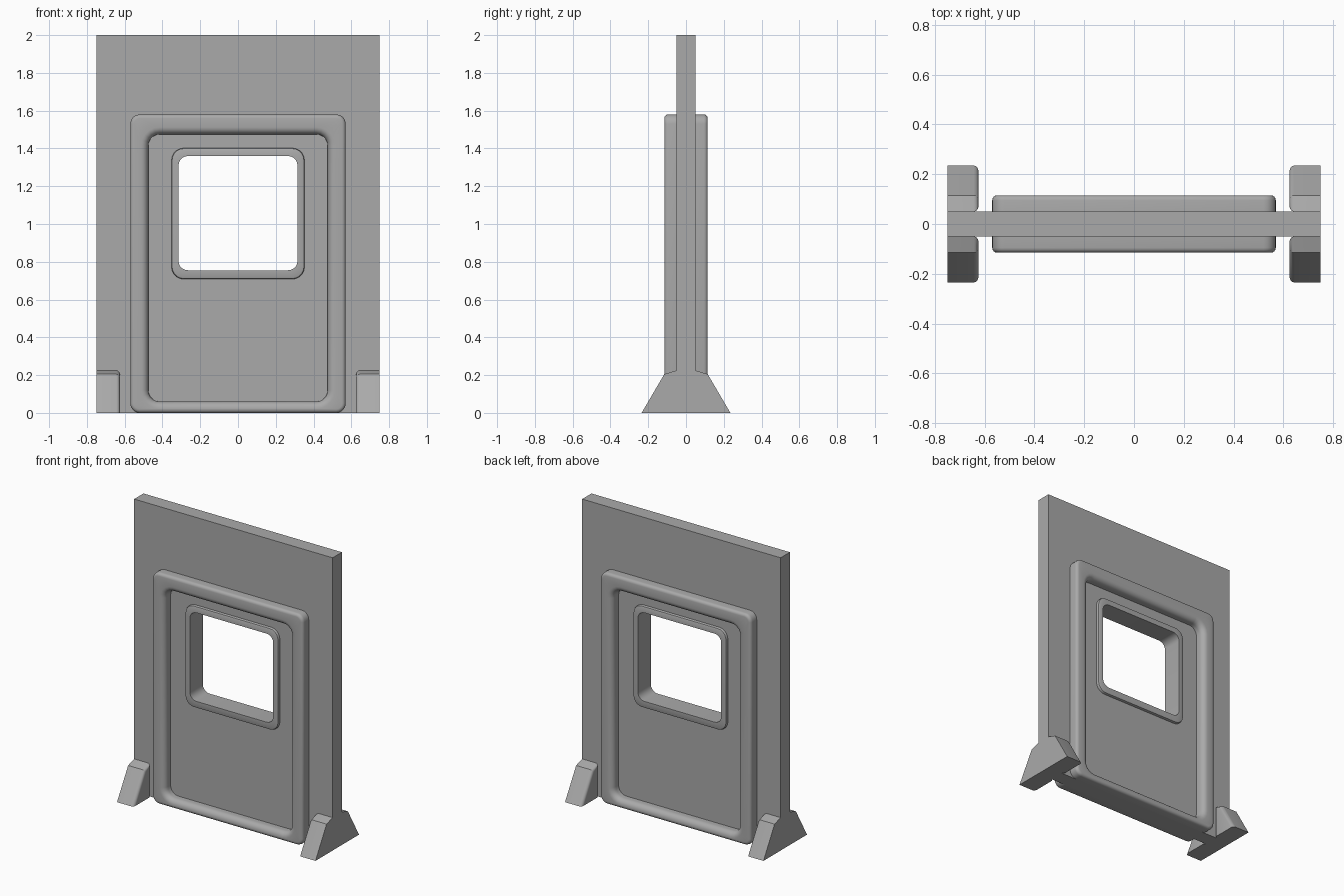
import bpy, bmesh, math

cube = bpy.data.objects.get("Cube")
if cube:
    bpy.data.objects.remove(cube, do_unlink=True)

grey = bpy.data.materials.new("plain grey")
grey.use_nodes = True
colour = (0.4, 0.4, 0.4, 1)
grey.diffuse_color = colour
grey.node_tree.nodes["Principled BSDF"].inputs["Base Color"].default_value = colour


def finish(name, bm):
    """Turn a bmesh into a named, shaded object."""
    bmesh.ops.remove_doubles(bm, verts=bm.verts, dist=0.0001)
    bmesh.ops.recalc_face_normals(bm, faces=bm.faces)
    mesh = bpy.data.meshes.new(name)
    bm.to_mesh(mesh)
    bm.free()
    mesh.materials.append(grey)
    obj = bpy.data.objects.new(name, mesh)
    bpy.context.collection.objects.link(obj)
    bpy.ops.object.select_all(action='DESELECT')
    obj.select_set(True)
    bpy.context.view_layer.objects.active = obj
    bpy.ops.object.shade_smooth_by_angle(angle=math.radians(35))
    return obj


def rounded_loop(half, bottom, top, radius, y, steps=5):
    """Upright rounded rectangle at depth y."""
    points = []
    corners = [(1, top - radius), (-1, top - radius),
               (-1, bottom + radius), (1, bottom + radius)]
    for quarter, (sx, cz) in enumerate(corners):
        for i in range(steps + 1):
            a = (quarter + i / steps) * math.pi / 2
            points.append((sx * (half - radius) + radius * math.cos(a), y,
                           cz + radius * math.sin(a)))
    return points


def closed_ring(name, loops):
    """Bridge the loops in order and close the last one to the first."""
    bm = bmesh.new()
    rows = [[bm.verts.new(p) for p in rounded_loop(*l)] for l in loops]
    for k, row in enumerate(rows):
        after = rows[(k + 1) % len(rows)]
        for i in range(len(row)):
            j = (i + 1) % len(row)
            bm.faces.new((row[i], row[j], after[j], after[i]))
    return finish(name, bm)


# Wall slab with the window opening
closed_ring("wall_panel", [
    (0.75, 0, 2, 0, -0.05), (0.335, 0.73, 1.38, 0.05, -0.05),
    (0.335, 0.73, 1.38, 0.05, 0.05), (0.75, 0, 2, 0, 0.05)])


# Raised door surround on each face, rounded outside and inside
def door_frame(name, side):
    face, outer_r, inner_r = 0.115, 0.02, 0.038
    loops = [(0.57, 0, 1.58, 0.05, side * 0.04)]
    for i in range(5):
        a = i / 4 * math.pi / 2
        d = outer_r * (1 - math.cos(a))
        y = face - outer_r + outer_r * math.sin(a)
        loops.append((0.57 - d, d, 1.58 - d, 0.05 - d, side * y))
    for i in range(7):
        a = i / 6 * math.pi / 2
        d = inner_r * (1 - math.sin(a))
        y = face - inner_r + inner_r * math.cos(a)
        loops.append((0.475 + d, 0.06 - d, 1.475 + d, 0.06 + d, side * y))
    loops.append((0.475, 0.06, 1.475, 0.06, side * 0.04))
    closed_ring(name, loops)


door_frame("front_door_frame", -1)
door_frame("back_door_frame", 1)

# Window trim lining the opening, proud of both faces
trim = [(0.352, 0.708, 1.402, 0.065, 0.04), (0.352, 0.708, 1.402, 0.065, 0.06),
        (0.349, 0.711, 1.399, 0.062, 0.067), (0.342, 0.718, 1.392, 0.056, 0.07),
        (0.315, 0.755, 1.36, 0.05, 0.07)]
closed_ring("window_trim", [l[:4] + (-l[4],) for l in trim] + trim[::-1])


# Sloped support feet with a rounded inner side
def foot(name, sx, sy):
    profile = [(0.05, 0), (0.235, 0), (0.115, 0.205), (0.05, 0.225)]
    bm = bmesh.new()
    outer = [bm.verts.new((sx * 0.75, sy * y, z)) for y, z in profile]
    inner = [bm.verts.new((sx * 0.625, sy * y, z)) for y, z in profile]
    bm.faces.new(outer)
    bm.faces.new(inner[::-1])
    for i in range(4):
        j = (i + 1) % 4
        bm.faces.new((outer[i], inner[i], inner[j], outer[j]))
    bmesh.ops.recalc_face_normals(bm, faces=bm.faces)
    edges = [bm.edges.get((inner[i], inner[(i + 1) % 4])) for i in (1, 2, 3)]
    bmesh.ops.bevel(bm, geom=edges, offset=0.02, segments=4, profile=0.5,
                    affect='EDGES')
    finish(name, bm)


for sx, x_name in ((1, "left"), (-1, "right")):
    for sy, y_name in ((-1, "front"), (1, "back")):
        foot(f"{y_name}_{x_name}_foot", sx, sy)
